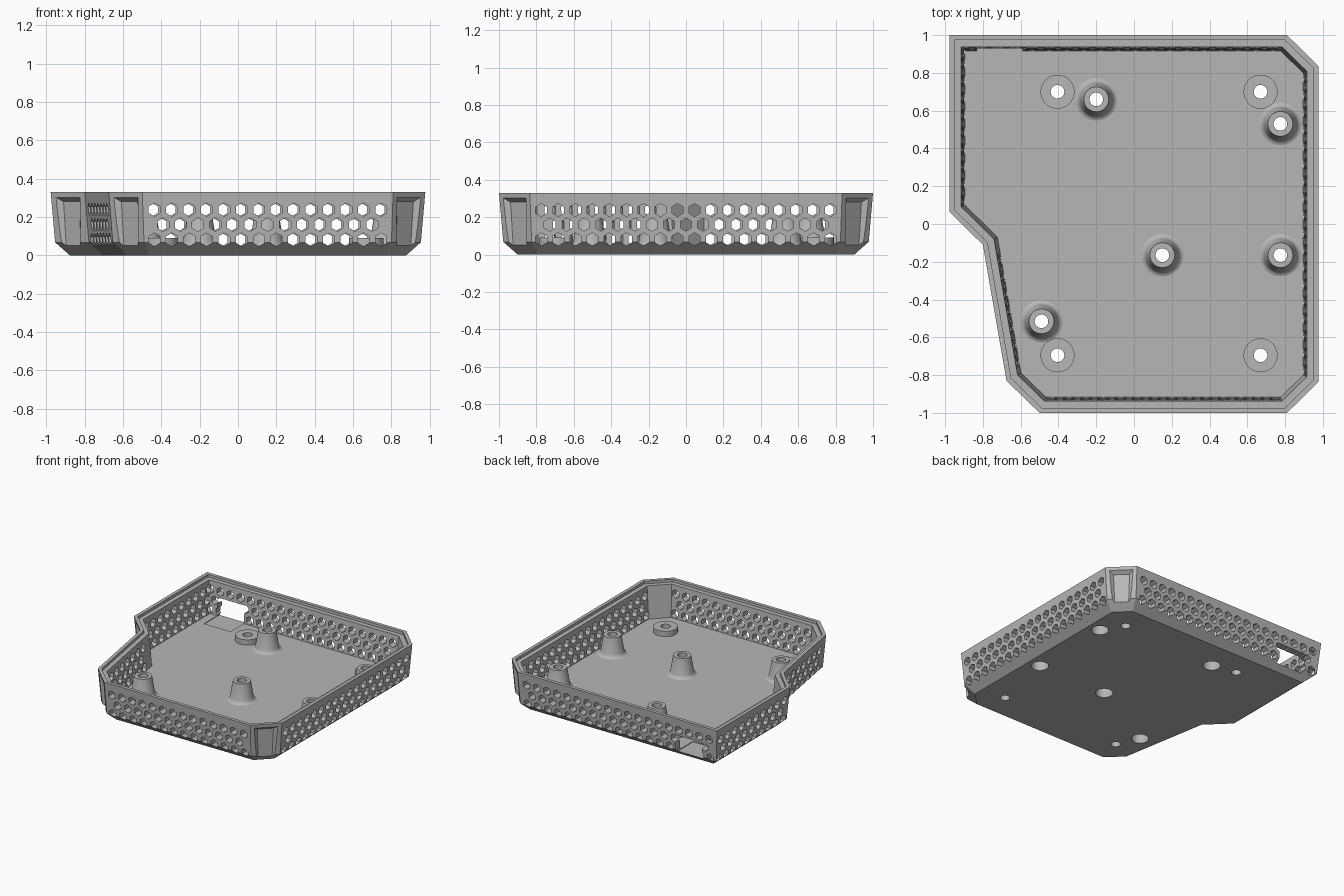
import bpy, bmesh, math
from mathutils import Vector

if "Cube" in bpy.data.objects:
    bpy.data.objects.remove(bpy.data.objects["Cube"])

grey = bpy.data.materials.new("plain_grey")
grey.use_nodes = True
grey.diffuse_color = (0.47, 0.47, 0.47, 1)
grey.node_tree.nodes["Principled BSDF"].inputs["Base Color"].default_value = grey.diffuse_color

# Outer rim outline, counter-clockwise
OUTLINE = [Vector(p) for p in [
    (-0.978, 1), (-0.978, 0.065), (-0.80, -0.11), (-0.675, -0.83), (-0.5, -1),
    (0.81, -1), (0.978, -0.835), (0.978, 0.835), (0.81, 1)]]
COUNT = len(OUTLINE)
FLOOR = 0.047


def finish(bm, name):
    bmesh.ops.recalc_face_normals(bm, faces=bm.faces)
    mesh = bpy.data.meshes.new(name)
    bm.to_mesh(mesh)
    bm.free()
    obj = bpy.data.objects.new(name, mesh)
    bpy.context.collection.objects.link(obj)
    mesh.materials.append(grey)
    return obj


def inset(distance):
    """Outline moved inwards by a fixed distance from every wall."""
    points = []
    for i, p in enumerate(OUTLINE):
        a = (p - OUTLINE[i - 1]).normalized()
        b = (OUTLINE[(i + 1) % COUNT] - p).normalized()
        na, nb = Vector((-a.y, a.x)), Vector((-b.y, b.x))
        points.append(p + (na + nb) * distance / (1 + na.dot(nb)))
    return points


def wall(i):
    """Middle, direction, outward normal and length of a wall."""
    a, b = OUTLINE[i], OUTLINE[(i + 1) % COUNT]
    d = (b - a).normalized()
    return (a + b) / 2, d, Vector((d.y, -d.x)), (b - a).length


def place(frame, u, w, z):
    p = frame[0] + frame[1] * u + frame[2] * w
    return (p.x, p.y, z)


def loft(bm, rings):
    """Closed solid through rings of equal point count."""
    loops = [[bm.verts.new(p) for p in ring] for ring in rings]
    n = len(loops[0])
    for low, high in zip(loops, loops[1:]):
        for i in range(n):
            j = (i + 1) % n
            bm.faces.new((low[i], low[j], high[j], high[i]))
    bm.faces.new(loops[0][::-1])
    bm.faces.new(loops[-1])


def cut(target, cutter):
    mod = target.modifiers.new("cut", "BOOLEAN")
    mod.operation = "DIFFERENCE"
    mod.solver = "EXACT"
    mod.object = cutter
    bpy.context.view_layer.objects.active = target
    bpy.ops.object.modifier_apply(modifier=mod.name)
    bpy.data.objects.remove(cutter)


def lathe(name, profile, centre, steps=40):
    bm = bmesh.new()
    rings = []
    for s in range(steps):
        t = math.tau * s / steps
        rings.append([bm.verts.new((centre[0] + r * math.cos(t), centre[1] + r * math.sin(t), z))
                      for r, z in profile])
    n = len(profile)
    for s in range(steps):
        a, b = rings[s], rings[(s + 1) % steps]
        for i in range(n):
            j = (i + 1) % n
            bm.faces.new((a[i], b[i], b[j], a[j]))
    obj = finish(bm, name)
    for o in bpy.context.selected_objects:
        o.select_set(False)
    obj.select_set(True)
    bpy.context.view_layer.objects.active = obj
    bpy.ops.object.shade_smooth_by_angle(angle=math.radians(35))
    return obj


# Tray: chamfered base, leaning walls, stepped rim and floor
bm = bmesh.new()
section = [(0.1, 0), (0.023, 0.068), (0, 0.33), (0.027, 0.33),
           (0.027, 0.308), (0.063, 0.308), (0.083, FLOOR)]
loft(bm, [[(p.x, p.y, z) for p in inset(d)] for d, z in section])
tray = finish(bm, "tray")

# Corner recesses on the short diagonal walls, vent holes on the long ones
PITCH, HEX = 0.091, 0.0345
recesses = bmesh.new()
for i in range(COUNT):
    frame = wall(i)
    length = frame[3]
    if length < 0.3:
        hull = [recesses.verts.new(place(frame, side * u, w, z)) for side in (-1, 1)
                for u, w, z in [(0.06, -0.03, 0.28), (0.105, 0.015, 0.317),
                                (0.05, -0.045, -0.01), (0.085, 0.015, -0.01)]]
        bmesh.ops.convex_hull(recesses, input=hull)
        continue
    holes = bmesh.new()
    columns = int((length - 0.11) / PITCH) + 1
    for row, z in enumerate((0.082, 0.16, 0.238)):
        n = columns - row % 2
        for k in range(n):
            u = (k - (n - 1) / 2) * PITCH
            loft(holes, [[place(frame, u + HEX * math.sin(s * math.pi / 3), w,
                                z + HEX * math.cos(s * math.pi / 3)) for s in range(6)]
                         for w in (-0.1, 0.03)])
    cut(tray, finish(holes, "vent_cutter"))
cut(tray, finish(recesses, "recess_cutter"))

# Cable port through the back wall with a shallow floor pocket
port = bmesh.new()
loft(port, [[(x, y, z) for x, y in [(-0.83, 0.75), (-0.59, 0.75), (-0.59, 1.1), (-0.83, 1.1)]]
            for z in (0.042, 0.19)])
cut(tray, finish(port, "port_cutter"))

# Screw holes through the floor, standoffs and low mounting bosses
standoffs = [(-0.2, 0.66), (0.775, 0.53), (0.15, -0.165), (0.775, -0.165), (-0.49, -0.515)]
bosses = [(x, y) for x in (-0.405, 0.67) for y in (-0.695, 0.70)]
drill = bmesh.new()
for centres, radius in ((standoffs, 0.065), (bosses, 0.036)):
    for cx, cy in centres:
        loft(drill, [[(cx + radius * math.cos(math.tau * s / 40),
                       cy + radius * math.sin(math.tau * s / 40), z) for s in range(40)]
                     for z in (-0.05, 0.06)])
cut(tray, finish(drill, "screw_cutter"))

base = FLOOR - 0.004
for c in standoffs:
    lathe("standoff", [(0.112, base), (0.112, FLOOR), (0.101, 0.051), (0.093, 0.059),
                       (0.087, 0.073), (0.066, 0.2), (0.036, 0.2), (0.036, 0.12),
                       (0.065, 0.12), (0.065, base)], c)
for c in bosses:
    lathe("mounting_boss", [(0.09, base), (0.09, 0.09), (0.036, 0.09), (0.036, base)], c)
